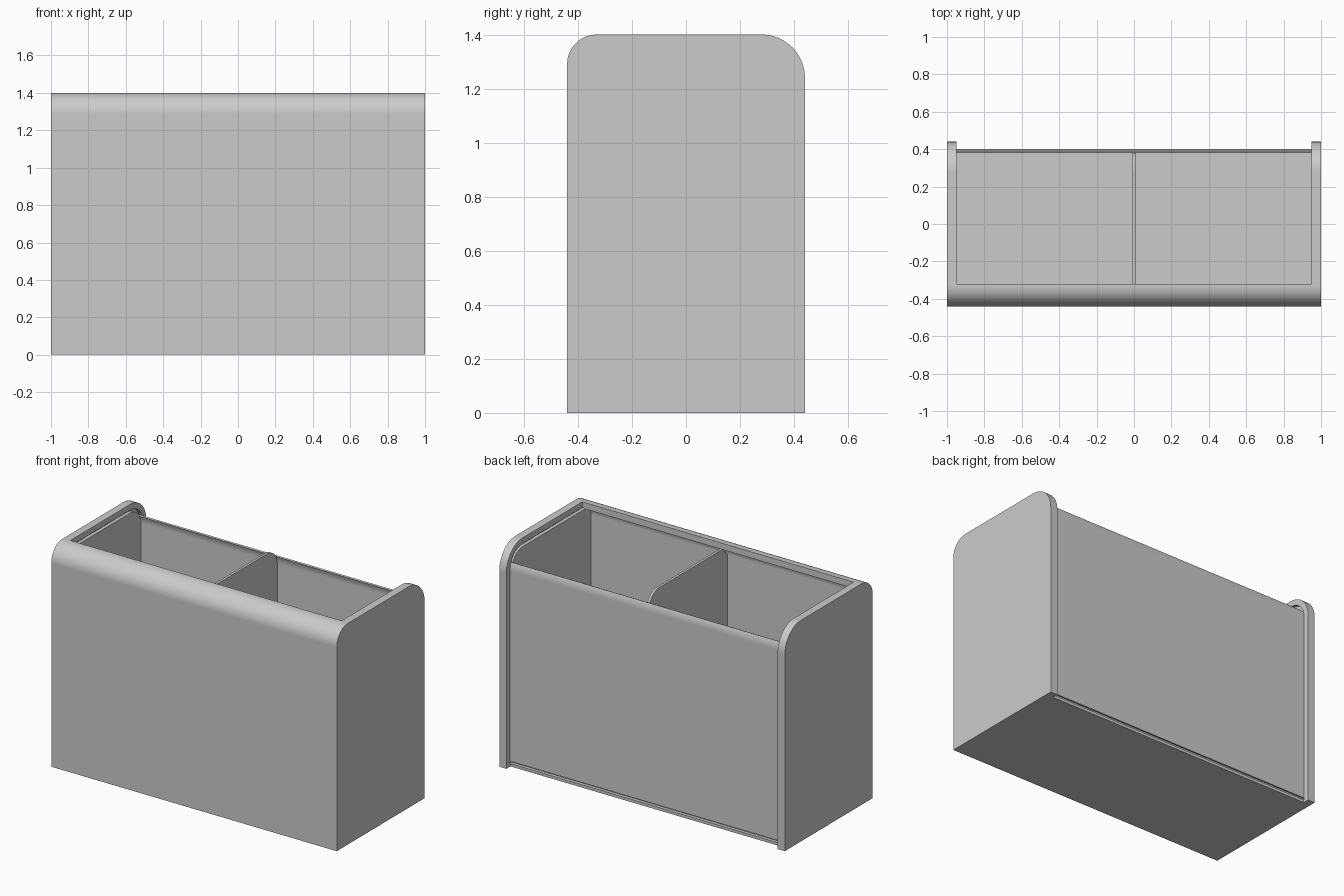
import bpy
import bmesh
from math import sin, cos, radians, pi

cube = bpy.data.objects.get("Cube")
if cube:
    bpy.data.objects.remove(cube, do_unlink=True)

grey = bpy.data.materials.new("plain_grey")
grey.use_nodes = True
colour = (0.6, 0.6, 0.6, 1)
grey.diffuse_color = colour
grey.node_tree.nodes["Principled BSDF"].inputs["Base Color"].default_value = colour

# Overall sizes
HALF_W, HALF_D, HEIGHT = 1.0, 0.44, 1.4
WALL = 0.05
INNER = HALF_W - WALL
FRONT_R, BACK_R = 0.11, 0.16


def arc(cy, cz, r, start, end, steps=20):
    """Points in the side plane, angles in degrees from +y towards +z."""
    return [(cy + r * cos(radians(start + (end - start) * i / steps)),
             cz + r * sin(radians(start + (end - start) * i / steps)))
            for i in range(steps + 1)]


def back_arc(offset, end=90):
    return arc(HALF_D - BACK_R, HEIGHT - BACK_R, BACK_R - offset, 0, end)


def front_arc(offset):
    return arc(FRONT_R - HALF_D, HEIGHT - FRONT_R, FRONT_R - offset, 90, 180)


def extrude(name, profile, x0, x1):
    """Extrude a side-plane profile across the width."""
    mesh = bpy.data.meshes.new(name)
    bm = bmesh.new()
    face = bm.faces.new([bm.verts.new((x0, y, z)) for y, z in profile])
    new = bmesh.ops.extrude_face_region(bm, geom=[face])["geom"]
    verts = [v for v in new if isinstance(v, bmesh.types.BMVert)]
    bmesh.ops.translate(bm, verts=verts, vec=(x1 - x0, 0, 0))
    bmesh.ops.recalc_face_normals(bm, faces=bm.faces[:])
    bm.to_mesh(mesh)
    bm.free()
    obj = bpy.data.objects.new(name, mesh)
    mesh.materials.append(grey)
    bpy.context.collection.objects.link(obj)
    return obj


def activate(obj):
    bpy.ops.object.select_all(action='DESELECT')
    obj.select_set(True)
    bpy.context.view_layer.objects.active = obj


def cut(obj, cutter):
    cutter.hide_render = True
    mod = obj.modifiers.new("cut", 'BOOLEAN')
    mod.operation = 'DIFFERENCE'
    mod.solver = 'EXACT'
    mod.object = cutter
    activate(obj)
    bpy.ops.object.modifier_apply(modifier=mod.name)
    bpy.data.objects.remove(cutter, do_unlink=True)


def smooth(obj):
    activate(obj)
    bpy.ops.object.shade_smooth_by_angle(angle=radians(30))
    mod = obj.modifiers.new("flat_face_normals", 'WEIGHTED_NORMAL')
    mod.keep_sharp = True


def track(outer, inner, bottom, end=90):
    """Thin strip that follows the rear edge of the sides at an offset."""
    return ([(HALF_D - outer, bottom)] + back_arc(outer, end)
            + back_arc(inner, end)[::-1] + [(HALF_D - inner, bottom)])


# Case: sides, curled front and base in one shell
outline = [(-HALF_D, 0), (HALF_D, 0)] + back_arc(0) + front_arc(0)
case = extrude("case", outline, -HALF_W, HALF_W)

# Cavity open at the top and back, with a front lip and a rear sill
cavity = [(0.38, 0.05), (0.38, 0.018), (0.40, 0.018), (0.40, -0.1), (0.6, -0.1),
          (0.6, 1.5), (-0.32, 1.5), (-0.32, 1.36)]
cavity += front_arc(0.035)[1:] + [(0.035 - HALF_D, 0.05)]
cut(case, extrude("cavity_cutter", cavity, -INNER, INNER))

# Sliding tracks in both inner side faces
groove = ([(0.404, 0.018)] + back_arc(0.036) + [(-0.39, HEIGHT - 0.036)]
          + [(-0.39, HEIGHT - 0.055)] + back_arc(0.055)[::-1] + [(0.385, 0.018)])
for side in (-1, 1):
    cut(case, extrude("groove_cutter", groove, side * (INNER - 0.01), side * (INNER + 0.022)))
smooth(case)

# Sliding rear shutter, its top edge following the start of the bend
shutter = extrude("rear_shutter", track(0.04, 0.05, 0.032, 24), -INNER - 0.02, INNER + 0.02)
smooth(shutter)

# Centre divider with a rounded rear top corner
divider_profile = ([(-0.41, 0.04), (0.382, 0.04)] + back_arc(0.058)
                   + [(-0.36, HEIGHT - 0.058), (-0.41, 1.28)])
divider = extrude("centre_divider", divider_profile, -0.008, 0.008)
smooth(divider)
